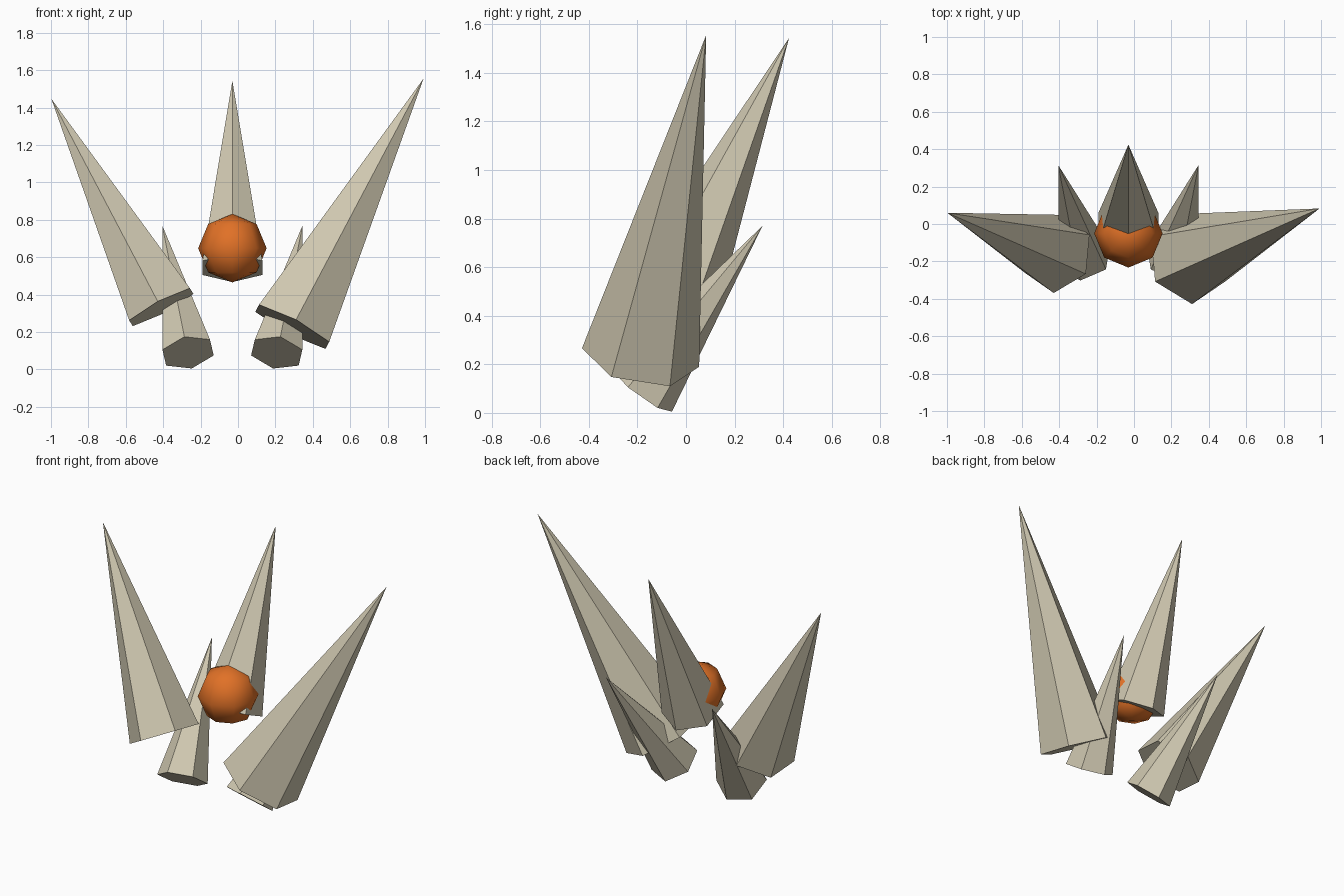
import bpy, bmesh, math
from mathutils import Vector

if "Cube" in bpy.data.objects:
    bpy.data.objects.remove(bpy.data.objects["Cube"])


def material(name, rgb):
    m = bpy.data.materials.new(name)
    m.diffuse_color = (*rgb, 1.0)
    m.use_nodes = True
    m.node_tree.nodes["Principled BSDF"].inputs["Base Color"].default_value = m.diffuse_color
    return m


bone = material("bone_beige", (0.63, 0.58, 0.44))
orange = material("ember_orange", (0.75, 0.165, 0.02))


def finish(bm, name, mat):
    bmesh.ops.recalc_face_normals(bm, faces=bm.faces[:])
    me = bpy.data.meshes.new(name)
    bm.to_mesh(me)
    bm.free()
    me.materials.append(mat)
    ob = bpy.data.objects.new(name, me)
    bpy.context.collection.objects.link(ob)
    return ob


def spike(name, base, tip, radius, corner):
    """Six-sided capped spike; corner is the direction of one base corner."""
    base, tip = Vector(base), Vector(tip)
    axis = (tip - base).normalized()
    u = Vector(corner)
    u = (u - axis * u.dot(axis)).normalized()
    v = axis.cross(u)
    bm = bmesh.new()
    ring = []
    for i in range(6):
        a = i * math.pi / 3
        ring.append(bm.verts.new(base + radius * (u * math.cos(a) + v * math.sin(a))))
    top = bm.verts.new(tip)
    bm.faces.new(ring)
    for i in range(6):
        bm.faces.new((ring[i], ring[(i + 1) % 6], top))
    return finish(bm, name, bone)


MID = -0.03  # the centre line of the small pair, back spike and ball

# Large outer spikes, uneven in size
spike("right_large_spike", (0.29, -0.187, 0.228), (0.992, 0.083, 1.555), 0.245, (0.02, -0.243, 0.037))
spike("left_large_spike", (-0.41, -0.16, 0.333), (-0.998, 0.06, 1.447), 0.212, (-0.02, -0.21, 0.032))

# Upright back spike
spike("back_spike", (MID, -0.025, 0.543), (MID, 0.424, 1.543), 0.185, (0, -1, 0))

# Small mirrored spikes
for side, s in (("right", 1), ("left", -1)):
    spike(side + "_small_spike", (MID + s * 0.237, -0.18, 0.09), (MID + s * 0.375, 0.315, 0.77),
          0.15, (-s * 0.02, 0.13, -0.085))

# Smooth low-sided ball
bm = bmesh.new()
bmesh.ops.create_uvsphere(bm, u_segments=8, v_segments=4, radius=0.183)
bmesh.ops.translate(bm, verts=bm.verts, vec=(MID, -0.05, 0.648))
for f in bm.faces:
    f.smooth = True
finish(bm, "ball", orange)
